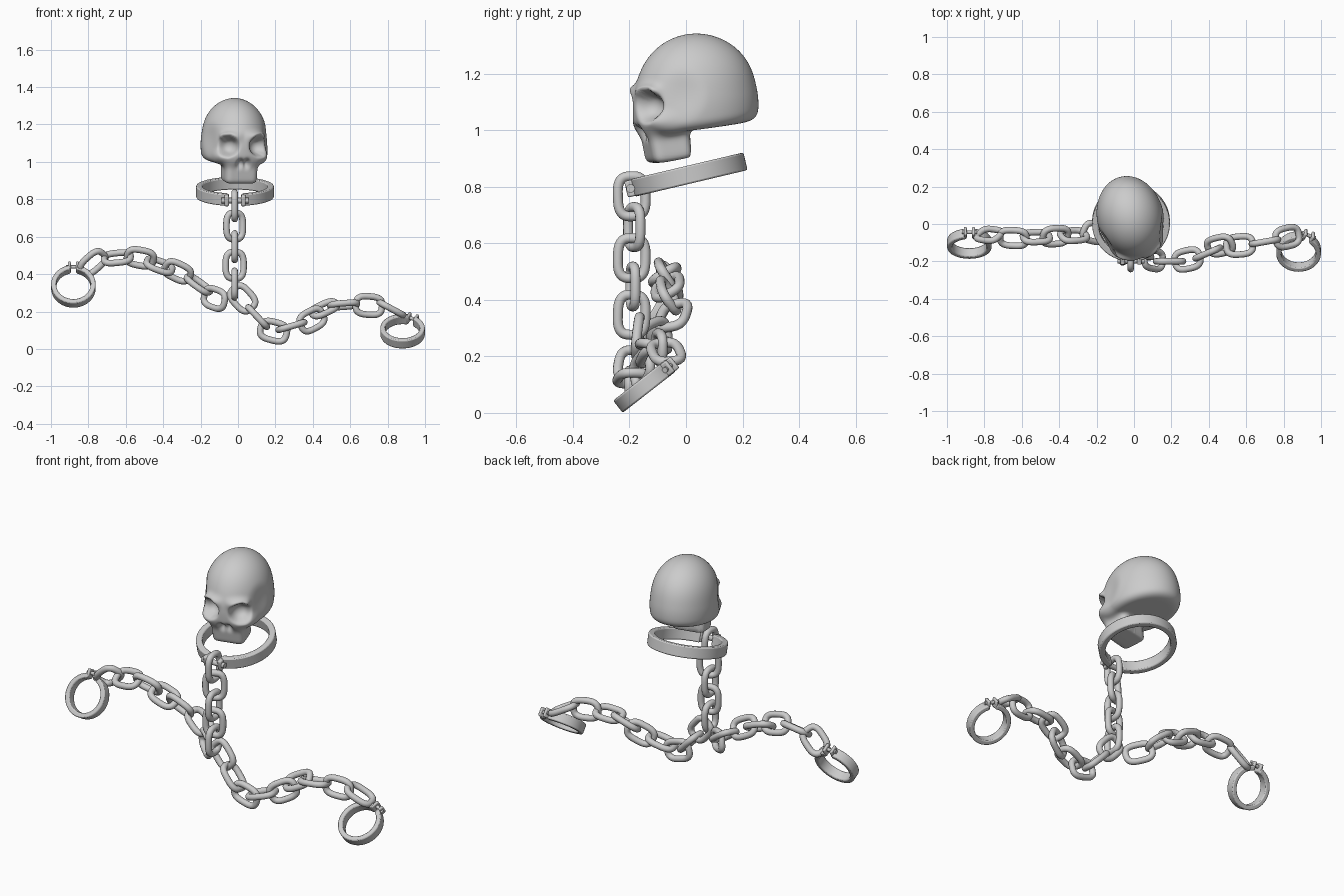
import bpy, bmesh, math
from mathutils import Vector, Matrix

if "Cube" in bpy.data.objects:
    bpy.data.objects.remove(bpy.data.objects["Cube"])


def finish(bm, name, smooth=True):
    bmesh.ops.recalc_face_normals(bm, faces=bm.faces)
    me = bpy.data.meshes.new(name)
    bm.to_mesh(me)
    bm.free()
    for p in me.polygons:
        p.use_smooth = smooth
    ob = bpy.data.objects.new(name, me)
    bpy.context.collection.objects.link(ob)
    return ob


def frame(u, v, n, loc):
    m = Matrix((u, v, n)).transposed().to_4x4()
    m.translation = loc
    return m


# ---------- skull: sphere pushed onto a blended solid ----------
def ellipsoid(p, c, r):
    q = [(a - b) / s for a, b, s in zip(p, c, r)]
    k0 = math.sqrt(sum(a * a for a in q))
    k1 = math.sqrt(sum((a / s) ** 2 for a, s in zip(q, r)))
    return k0 * (k0 - 1) / max(k1, 1e-6)


def rbox(p, c, h, r):
    q = [abs(a - b) - s + r for a, b, s in zip(p, c, h)]
    return math.sqrt(sum(max(a, 0) ** 2 for a in q)) + min(max(q), 0) - r


def smin(a, b, k):
    h = max(k - abs(a - b), 0) / k
    return min(a, b) - h * h * k / 4


def smax(a, b, k):
    return -smin(-a, -b, k)


def skull_solid(x, y, z):
    p = (abs(x), y, z)
    d = ellipsoid(p, (0, .035, 1.09), (.178, .224, .248))             # cranium
    d = smin(d, ellipsoid(p, (0, .04, 1.17), (.16, .195, .165)), .02)
    d = smax(d, 1.0 + .13 * y - z, .04)                              # flat base
    d = smax(d, -ellipsoid(p, (.225, -.1, 1.13), (.075, .1, .1)), .05)  # temples
    d = smin(d, rbox(p, (0, -.1, 1.07), (.105, .075, .07), .04), .03)  # face
    d = smin(d, ellipsoid(p, (.1, -.1, 1.03), (.042, .06, .032)), .03)  # cheeks
    d = smin(d, ellipsoid(p, (.065, -.155, 1.135), (.06, .04, .022)), .03)  # brows
    s = .2 * (z - .96)                                               # slanted jaw
    jaw = rbox((p[0], y + s, z), (0, -.073, .965), (.088, .074, .092), .03)
    jaw = smax(jaw, .878 + .2 * (y + .13) - z, .02)
    d = smin(d, jaw, .03)
    d = smax(d, -ellipsoid(p, (.085, -.165, 1.085), (.053, .062, .05)), .02)  # sockets
    return smax(d, -ellipsoid(p, (.017, -.178, .985), (.02, .04, .03)), .015)  # nose


bm = bmesh.new()
bmesh.ops.create_icosphere(bm, subdivisions=6, radius=1)
core = Vector((0, -.01, 1.075))
for v in bm.verts:
    d, lo, hi = v.co.normalized(), .0, .36
    for _ in range(14):
        mid = (lo + hi) / 2
        if skull_solid(*(core + d * mid)) < 0:
            lo = mid
        else:
            hi = mid
    v.co = core + d * lo
for _ in range(2):
    bmesh.ops.smooth_vert(bm, verts=bm.verts, factor=.5,
                          use_axis_x=True, use_axis_y=True, use_axis_z=True)
pivot = Vector((0, .03, 0))
bm.transform(Matrix.Translation(pivot + Vector((-.018, 0, 0)))
             @ Matrix.Rotation(math.radians(14), 4, 'Z') @ Matrix.Translation(-pivot))
finish(bm, "skull")


# ---------- open shackle rings with lugs and a pin ----------
def shackle(name, loc, v, n, R, t, w, lug_x, lug_t, lug_out, pin_r):
    v, n = Vector(v).normalized(), Vector(n).normalized()
    n = (n - v * n.dot(v)).normalized()
    m = frame(v.cross(n), v, n, loc)
    bm = bmesh.new()
    gap, N, rows = math.asin(lug_x / R), 64, []
    for i in range(N + 1):
        a = math.pi / 2 + gap + (2 * math.pi - 2 * gap) * i / N
        rows.append([bm.verts.new((r * math.cos(a), r * math.sin(a), h))
                     for r, h in ((R, -w/2), (R, w/2), (R - t, w/2), (R - t, -w/2))])
    for a, b in zip(rows, rows[1:]):
        for j in range(4):
            bm.faces.new((a[j], b[j], b[(j + 1) % 4], a[(j + 1) % 4]))
    bm.faces.new(rows[0])
    bm.faces.new(rows[-1])
    for s in (-1, 1):
        y0, y1 = R - t, R + lug_out
        bmesh.ops.create_cube(bm, size=1, matrix=Matrix.Translation((s * lug_x, (y0 + y1) / 2, 0))
                              @ Matrix.Diagonal((lug_t, y1 - y0, w * .92, 1)))
    ob = finish(bm, name)
    ob.matrix_world = m
    bev = ob.modifiers.new("edge", 'BEVEL')
    bev.width, bev.segments = .006, 2
    bpy.context.view_layer.objects.active = ob
    ob.select_set(True)
    bpy.ops.object.shade_smooth_by_angle(angle=math.radians(35))
    ob.select_set(False)
    # pin through the lugs
    bm = bmesh.new()
    bmesh.ops.create_cone(bm, cap_ends=True, segments=20, radius1=pin_r, radius2=pin_r,
                          depth=2 * lug_x + 2.2 * lug_t,
                          matrix=Matrix.Rotation(math.pi / 2, 4, 'Y'))
    pin = finish(bm, name + "_pin", False)
    pin.matrix_world = m @ Matrix.Translation((0, R + lug_out * .1, 0))


shackle("collar", (-.016, .008, .842), (0, -.973, -.23), (0, -.23, .973),
        .208, .034, .064, .045, .024, .018, .015)
shackle("left_cuff", (-.88, -.105, .335), (0, .5, .866), (0, -.866, .5),
        .119, .027, .055, .022, .016, .022, .01)
shackle("right_cuff", (.88, -.147, .095), (.44, .71, .553), (0, -.615, .79),
        .119, .027, .055, .022, .016, .022, .01)


# ---------- chain links ----------
def link_mesh(a=.071, b=.049, r=.0175, N=40, M=12):
    def path(i):
        t = 2 * math.pi * i / N
        c, s = math.cos(t), math.sin(t)
        return Vector((a * math.copysign(abs(c) ** .66, c), b * math.copysign(abs(s) ** .66, s), 0))
    bm, rows = bmesh.new(), []
    for i in range(N):
        tan = (path(i + 1) - path(i - 1)).normalized()
        out = Vector((tan.y, -tan.x, 0))
        rows.append([bm.verts.new(path(i) + out * r * math.cos(k) + Vector((0, 0, r * math.sin(k))))
                     for k in (2 * math.pi * j / M for j in range(M))])
    for i in range(N):
        p, q = rows[i], rows[(i + 1) % N]
        for j in range(M):
            bm.faces.new((p[j], q[j], q[(j + 1) % M], p[(j + 1) % M]))
    return finish(bm, "neck_link_1")


first = link_mesh()
used = False


def chain(name, start, end, links):
    """links: (centre, wide direction); each points along its neighbours."""
    global used
    pts = [Vector(start)] + [Vector(c) for c, _ in links] + [Vector(end)]
    for i, (c, wide) in enumerate(links, 1):
        d = (pts[i + 1] - pts[i - 1]).normalized()
        w = Vector(wide)
        w = (w - d * w.dot(d)).normalized()
        if used:
            ob = bpy.data.objects.new(f"{name}_link_{i}", first.data)
            bpy.context.collection.objects.link(ob)
        else:
            ob, used = first, True
        ob.matrix_world = frame(d, w, d.cross(w), Vector(c))


Y, Z = (0, 1, 0), (0, 0, 1)
chain("neck", (-.018, -.19, .87), (-.018, -.195, .24), [
    ((-.018, -.192, .766), Y), ((-.018, -.183, .657), (1, .5, 0)), ((-.018, -.192, .547), Y),
    ((-.018, -.188, .447), (1, .2, 0)), ((-.018, -.192, .347), Y)])
chain("left", (-.03, -.19, .28), (-.81, -.05, .34), [
    ((-.126, -.11, .27), Z), ((-.211, -.045, .345), (.3, 1, .2)),
    ((-.323, -.062, .415), (0, -.5, .8)), ((-.42, -.065, .445), (0, .8, .5)),
    ((-.522, -.07, .487), (0, -.5, .8)), ((-.645, -.075, .487), (0, .8, .5)),
    ((-.775, -.058, .462), (0, -.5, .8))])
chain("right", (-.03, -.17, .32), (.89, -.05, .13), [
    ((.025, -.17, .27), (.7, 0, .7)), ((.105, -.19, .17), Y), ((.19, -.2, .095), Z),
    ((.286, -.19, .122), Y), ((.395, -.155, .155), Z), ((.46, -.115, .215), (0, .8, .5)),
    ((.565, -.115, .235), (0, 1, -.2)), ((.7, -.095, .232), Z), ((.82, -.07, .215), Y)])
